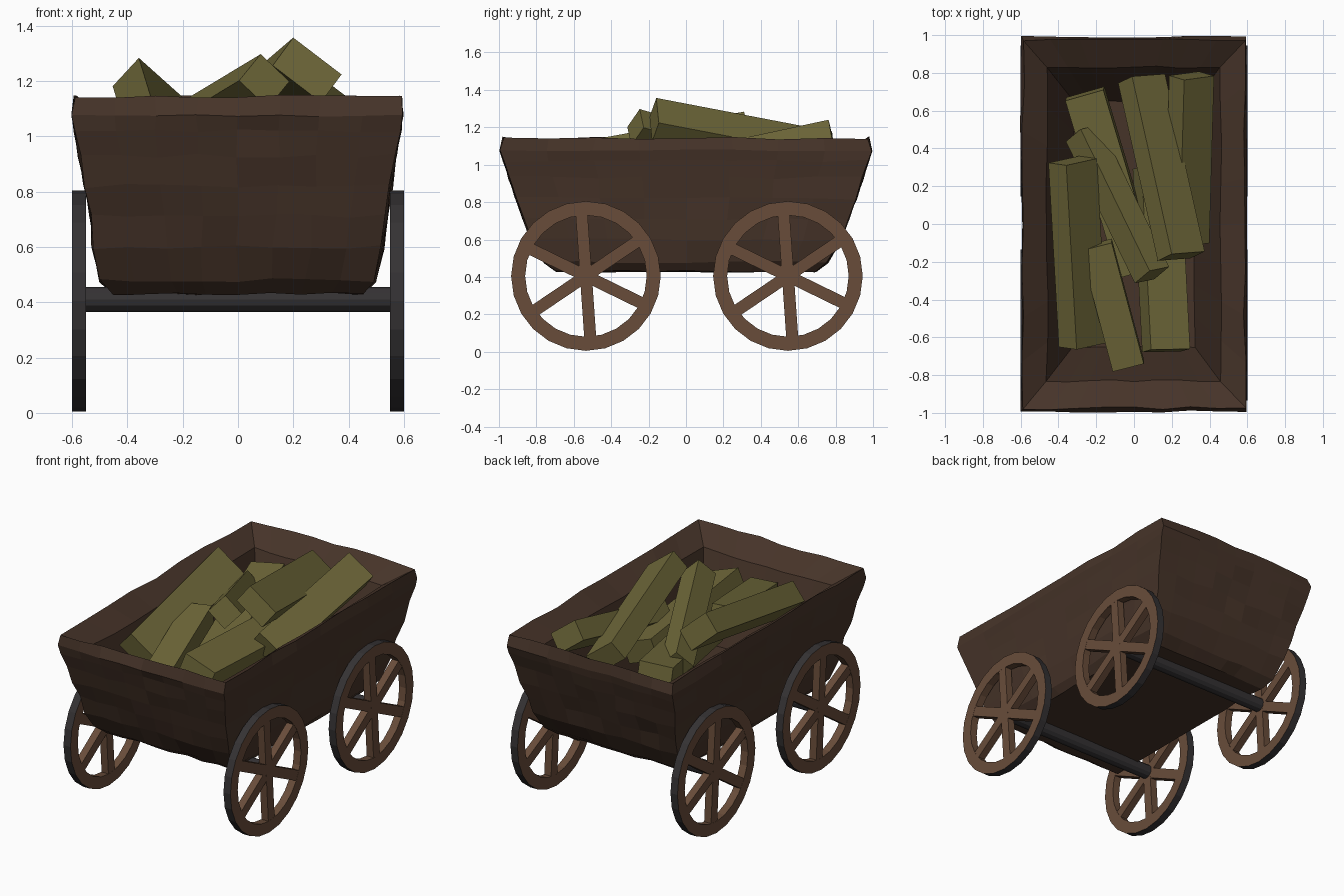
import bpy, bmesh, math, random
from mathutils import Vector, Matrix

if "Cube" in bpy.data.objects:
    bpy.data.objects.remove(bpy.data.objects["Cube"])

random.seed(4)

def material(name, rgb):
    m = bpy.data.materials.new(name)
    m.diffuse_color = (*rgb, 1)
    m.use_nodes = True
    m.node_tree.nodes["Principled BSDF"].inputs["Base Color"].default_value = m.diffuse_color
    return m

BODY = material("dark_wood", (0.062, 0.034, 0.022))
WHEEL = material("wheel_wood", (0.14, 0.073, 0.042))
IRON = material("iron", (0.035, 0.032, 0.034))
LOG = material("log_wood", (0.16, 0.14, 0.042))

def finish(name, bm, *mats):
    bmesh.ops.recalc_face_normals(bm, faces=bm.faces[:])
    me = bpy.data.meshes.new(name)
    bm.to_mesh(me)
    bm.free()
    for m in mats:
        me.materials.append(m)
    ob = bpy.data.objects.new(name, me)
    bpy.context.collection.objects.link(ob)
    return ob

def box(bm, size, mat):
    bmesh.ops.create_cube(bm, size=1, matrix=mat @ Matrix.Diagonal((*size, 1)))

# Tub: stacked rectangular loops, outside bottom to rim, then down the inside
def rect_loop(bm, hx, hy, z, jitter, n=8):
    corners = [(-hx, -hy), (hx, -hy), (hx, hy), (-hx, hy)]
    verts = []
    for i in range(4):
        a, b = Vector(corners[i]), Vector(corners[(i + 1) % 4])
        for k in range(n):
            p = a.lerp(b, k / n)
            j = [random.uniform(-jitter, jitter) for _ in range(3)]
            verts.append(bm.verts.new((p.x + j[0], p.y + j[1], z + j[2])))
    return verts

bm = bmesh.new()
rings = [(0.45, 0.69, 0.43, .006), (0.495, 0.755, 0.48, .007), (0.523, 0.83, 0.60, .008),
         (0.535, 0.87, 0.71, .008), (0.553, 0.91, 0.82, .008), (0.572, 0.945, 0.93, .008),
         (0.588, 0.975, 1.02, .007), (0.597, 0.993, 1.075, .006), (0.587, 0.975, 1.143, .008),
         (0.46, 0.83, 1.05, .006), (0.32, 0.65, 0.54, .004)]
loops = [rect_loop(bm, *r) for r in rings]
for lo, hi in zip(loops, loops[1:]):
    for i in range(len(lo)):
        k = (i + 1) % len(lo)
        bm.faces.new((lo[i], lo[k], hi[k], hi[i]))
bm.faces.new(loops[0])
bm.faces.new(loops[-1])
finish("cart_tub", bm, BODY)

# Wheels: iron-edged ring with six spokes
R, HUB_Z, X_IN, X_OUT = 0.40, 0.405, 0.55, 0.60
AXLE_Y = (-0.535, 0.545)

def wheel(name, side, y):
    bm = bmesh.new()
    n = 24
    prof = [(X_IN, 0.325), (X_OUT, 0.325), (X_OUT, R), (X_IN, R)]
    rows = [[bm.verts.new((side * x, y + r * math.cos(a), HUB_Z + r * math.sin(a))) for x, r in prof]
            for a in (2 * math.pi * i / n for i in range(n))]
    for i in range(n):
        a, b = rows[i], rows[(i + 1) % n]
        for k in range(4):
            f = bm.faces.new((a[k], a[(k + 1) % 4], b[(k + 1) % 4], b[k]))
            f.material_index = 1 if k == 2 else 0
    for i in range(3):
        rot = Matrix.Rotation(math.radians(4 + 60 * i), 4, 'X')
        mid = Matrix.Translation((side * (X_IN + X_OUT) / 2, y, HUB_Z))
        box(bm, (0.049 - 0.0006 * i, 0.064, 0.67), mid @ rot)
    finish(name, bm, WHEEL, IRON)

for label, y in zip(("front", "back"), AXLE_Y):
    for side_name, s in (("left", -1), ("right", 1)):
        wheel(f"{label}_{side_name}_wheel", s, y)
    # Axle between the wheels
    bm = bmesh.new()
    bmesh.ops.create_cone(bm, cap_ends=True, segments=12, radius1=0.045, radius2=0.045, depth=1.16,
                          matrix=Matrix.Translation((0, y, 0.41)) @ Matrix.Rotation(math.pi / 2, 4, 'Y'))
    finish(f"{label}_axle", bm, IRON)

# Load of squared logs: start, end, width, height, roll
logs = [((0.25, -0.17, 1.24), (0.04, 0.77, 1.06), 0.22, 0.13, 38),
        ((-0.27, -0.64, 0.98), (-0.325, 0.335, 1.16), 0.22, 0.14, 42),
        ((0.095, -0.27, 1.20), (-0.27, 0.48, 0.98), 0.145, 0.14, 45),
        ((-0.03, -0.75, 0.94), (-0.20, -0.11, 1.06), 0.17, 0.12, -3),
        ((0.28, -0.10, 0.94), (0.305, 0.785, 1.13), 0.20, 0.13, 38),
        ((0.02, -0.25, 0.88), (-0.26, 0.69, 1.00), 0.21, 0.13, -5),
        ((0.17, -0.67, 0.98), (0.12, 0.30, 0.90), 0.22, 0.14, 20)]
for i, (p, q, w, h, roll) in enumerate(logs):
    p, q = Vector(p), Vector(q)
    mat = (Matrix.Translation((p + q) / 2) @ (q - p).to_track_quat('Y', 'Z').to_matrix().to_4x4()
           @ Matrix.Rotation(math.radians(roll), 4, 'Y'))
    bm = bmesh.new()
    box(bm, (w, (q - p).length, h), mat)
    finish(f"log_{i + 1}", bm, LOG)
